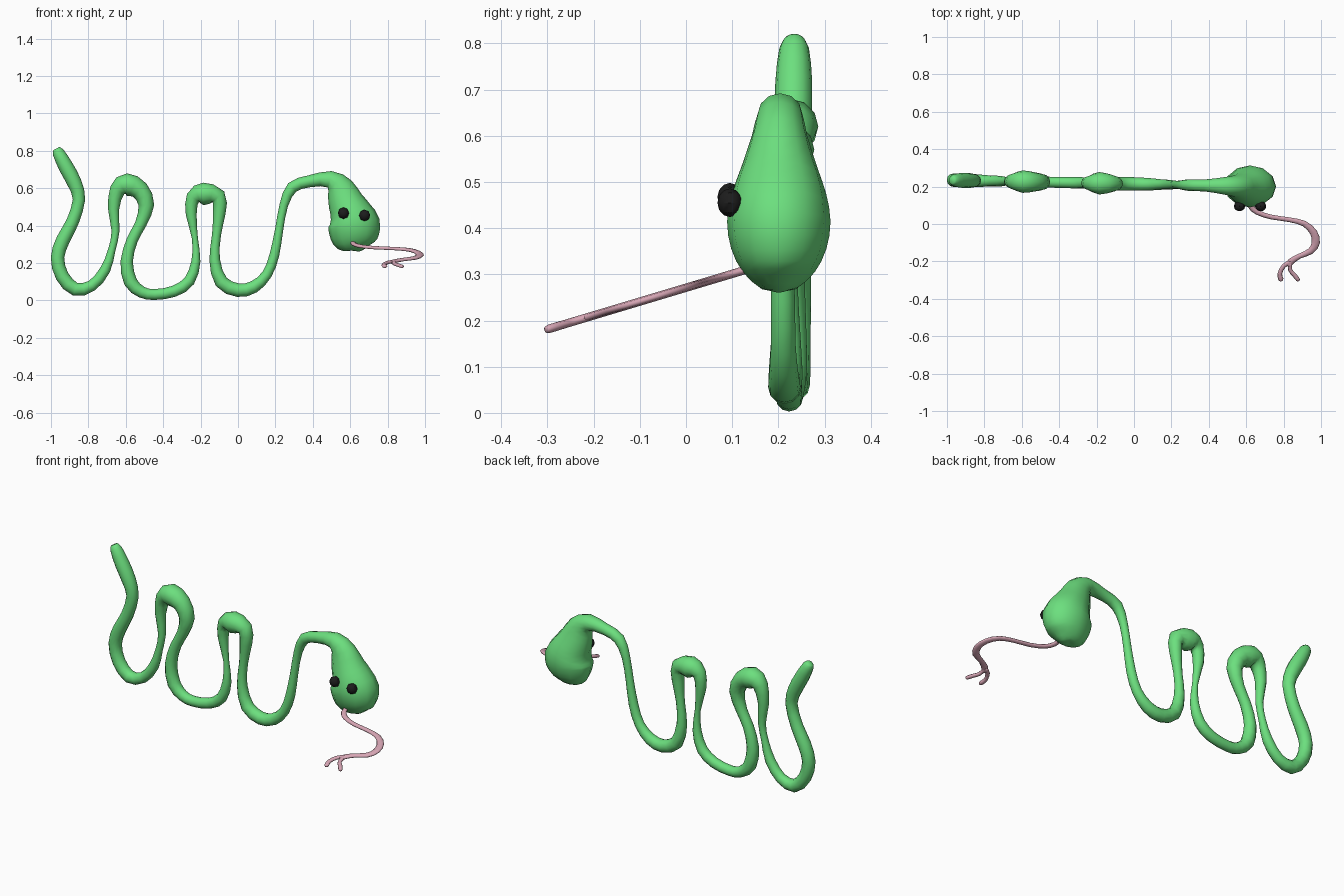
import bpy, bmesh, math
from mathutils import Vector


def material(name, rgb):
    m = bpy.data.materials.new(name)
    m.diffuse_color = (*rgb, 1)
    return m


GREEN = material("green_skin", (0.15, 0.74, 0.21))
PINK = material("pink_tongue", (0.68, 0.38, 0.46))
BLACK = material("black_eye", (0.012, 0.012, 0.012))


def smooth_path(stations, steps):
    # Catmull-Rom through every station, radii included
    p = [stations[0]] + stations + [stations[-1]]
    out = []
    for i in range(1, len(p) - 2):
        for s in range(steps):
            t = s / steps
            out.append([0.5 * (2 * b + (c - a) * t + (2 * a - 5 * b + 4 * c - d) * t ** 2
                               + (3 * b - a - 3 * c + d) * t ** 3)
                        for a, b, c, d in zip(p[i - 1], p[i], p[i + 1], p[i + 2])])
    return out + [list(stations[-1])]


def sweep(name, stations, normal, mat, sides=12, steps=2):
    # stations: x, y, z, radius in the curve's plane, radius across it
    path = smooth_path(stations, steps)
    n = Vector(normal).normalized()
    bm = bmesh.new()
    rings = []
    for i, st in enumerate(path):
        a, b = path[max(i - 1, 0)], path[min(i + 1, len(path) - 1)]
        tangent = Vector(b[:3]) - Vector(a[:3])
        side = n.cross(tangent).normalized()
        ring = []
        for k in range(sides):
            ang = 2 * math.pi * k / sides
            ring.append(bm.verts.new(Vector(st[:3]) + side * st[3] * math.cos(ang)
                                     + n * st[4] * math.sin(ang)))
        rings.append(ring)
    for r0, r1 in zip(rings, rings[1:]):
        for k in range(sides):
            j = (k + 1) % sides
            bm.faces.new((r0[k], r0[j], r1[j], r1[k]))
    bm.faces.new(rings[0])
    bm.faces.new(rings[-1])
    bmesh.ops.recalc_face_normals(bm, faces=bm.faces)
    for f in bm.faces:
        f.smooth = True
    mesh = bpy.data.meshes.new(name)
    bm.to_mesh(mesh)
    bm.free()
    mesh.materials.append(mat)
    ob = bpy.data.objects.new(name, mesh)
    bpy.context.collection.objects.link(ob)
    return ob


# Coiling body from tail tip to neck: x, z, radius
body = [
    (-.972, .812, .018), (-.96, .79, .032), (-.92, .715, .04), (-.875, .63, .039),
    (-.85, .54, .033), (-.885, .42, .034), (-.935, .325, .037), (-.965, .23, .036),
    (-.94, .13, .036), (-.87, .06, .036), (-.78, .08, .03), (-.71, .165, .028),
    (-.675, .27, .02), (-.655, .37, .021), (-.665, .49, .03), (-.645, .59, .042),
    (-.595, .62, .06), (-.525, .59, .05), (-.49, .51, .042), (-.52, .41, .031),
    (-.565, .325, .03), (-.595, .21, .033), (-.575, .1, .036), (-.515, .045, .031),
    (-.445, .032, .029), (-.34, .05, .03), (-.26, .105, .03), (-.225, .21, .024),
    (-.23, .33, .016), (-.25, .46, .029), (-.24, .55, .038), (-.185, .57, .06),
    (-.105, .555, .042), (-.1, .47, .034), (-.115, .35, .024), (-.125, .22, .028),
    (-.09, .1, .036), (0, .055, .036), (.085, .073, .033), (.155, .14, .027),
    (.195, .245, .026), (.22, .38, .022), (.245, .51, .023), (.29, .605, .031),
    (.38, .637, .032),
]
# Head hanging from the neck: x, z, half width, half depth
head = [
    (.49, .648, .045, .048), (.545, .6, .075, .06), (.575, .53, .095, .083),
    (.6, .475, .112, .102), (.62, .415, .138, .112), (.62, .355, .133, .103),
    (.62, .305, .11, .078), (.625, .272, .06, .042), (.625, .265, .02, .015),
]
rows = [(x, z, r, r) for x, z, r in body] + head
sweep("snake_body_and_head",
      [(x, .235 - .021 * (x + 1), z, r, d) for x, z, r, d in rows], (0, 1, 0), GREEN)


# Flat forked tongue lying in a sloping plane: x, y, half width
def tongue_part(name, pts):
    sweep(name, [(x, y, .178 + .3 * (y + .31), w, min(w, .009)) for x, y, w in pts],
          (0, -.3, 1), PINK, sides=8)


tongue_part("tongue", [
    (.61, .16, .012), (.62, .10, .015), (.66, .062, .014), (.735, .037, .013),
    (.83, .023, .013), (.91, .002, .016), (.96, -.045, .02), (.972, -.1, .022),
    (.945, -.145, .018), (.885, -.172, .014), (.84, -.2, .018), (.825, -.225, .014)])
tongue_part("tongue_left_prong", [
    (.84, -.2, .012), (.80, -.225, .012), (.78, -.265, .012), (.785, -.295, .014),
    (.787, -.305, .006)])
tongue_part("tongue_right_prong", [
    (.835, -.2, .012), (.835, -.245, .011), (.855, -.27, .012), (.877, -.298, .011),
    (.881, -.304, .005)])

# Eyes on the front of the head
for name, x, z in (("left_eye", .564, .467), ("right_eye", .677, .455)):
    bpy.ops.mesh.primitive_uv_sphere_add(segments=8, ring_count=6, radius=1,
                                         location=(x, .095, z),
                                         rotation=(math.pi / 2, 0, 0))
    eye = bpy.context.object
    eye.name = name
    eye.scale = (.03, .031, .027)
    eye.data.materials.append(BLACK)
    bpy.ops.object.shade_smooth_by_angle(angle=math.radians(40))
